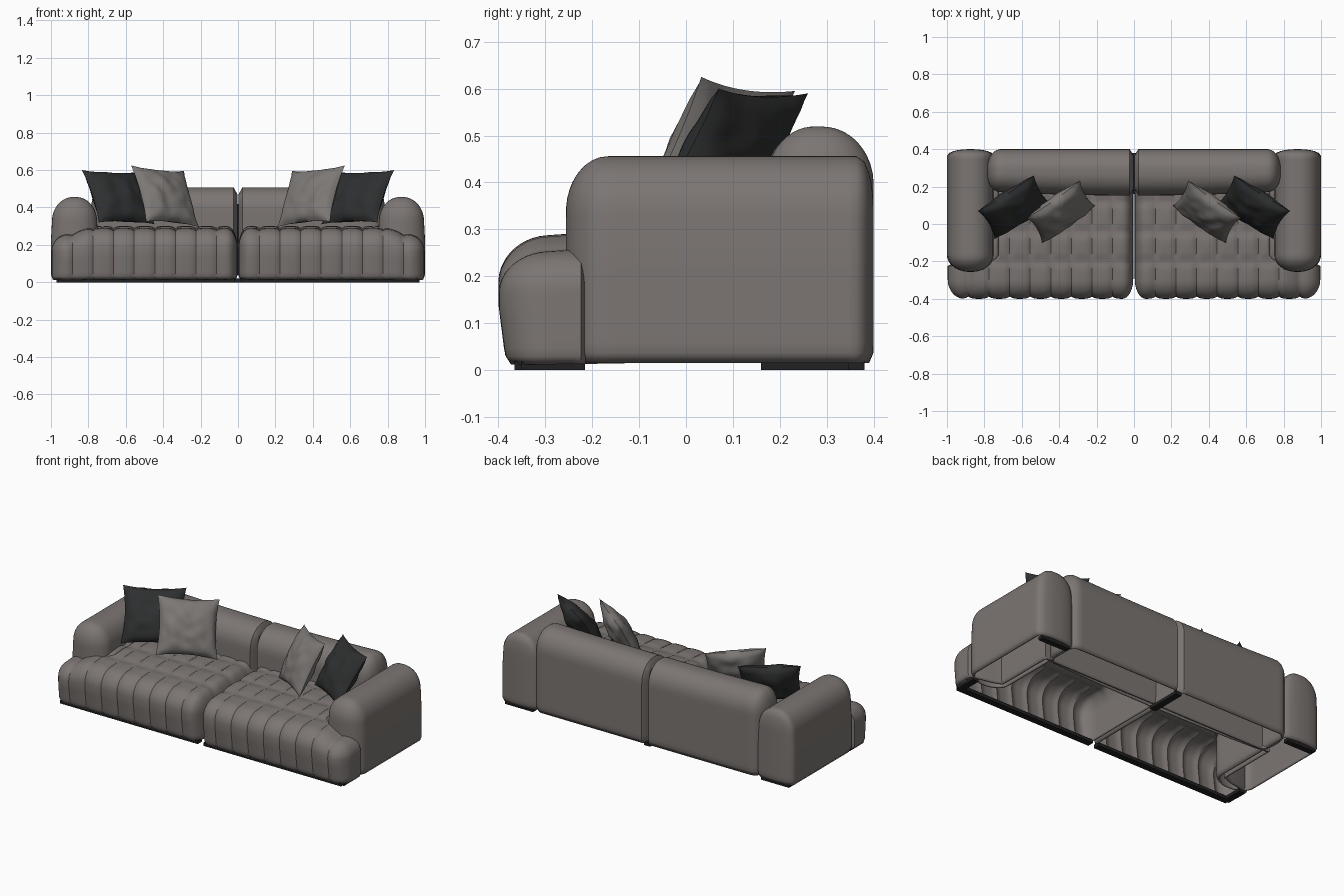
import bpy, bmesh, math
from mathutils import Vector, noise

cube = bpy.data.objects.get("Cube")
if cube:
    bpy.data.objects.remove(cube, do_unlink=True)

BASE = 0.015  # height of the upholstery's lower edge


def material(name, rgb):
    m = bpy.data.materials.new(name)
    m.use_nodes = True
    colour = (*rgb, 1)
    m.diffuse_color = colour
    bsdf = m.node_tree.nodes["Principled BSDF"]
    bsdf.inputs["Base Color"].default_value = colour
    bsdf.inputs["Roughness"].default_value = 0.8
    return m


FABRIC = material("warm grey fabric", (0.20, 0.18, 0.17))
CUSHION = material("grey cushion fabric", (0.20, 0.187, 0.178))
DARK = material("charcoal fabric", (0.027, 0.028, 0.029))
BLACK = material("black plinth", (0.015, 0.015, 0.015))


def finish(bm, name, mat, side, thickness=0):
    """Mirror to the chosen side, then turn the bmesh into an object."""
    if side < 0:
        for v in bm.verts:
            v.co.x *= -1
        bmesh.ops.reverse_faces(bm, faces=bm.faces[:])
    mesh = bpy.data.meshes.new(name)
    bm.to_mesh(mesh)
    bm.free()
    mesh.shade_smooth()
    mesh.set_sharp_from_angle(angle=math.radians(50))
    mesh.materials.append(mat)
    ob = bpy.data.objects.new(name, mesh)
    bpy.context.collection.objects.link(ob)
    if thickness:
        mod = ob.modifiers.new("lining", 'SOLIDIFY')
        mod.thickness = thickness
        mod.offset = -1
    return ob


def box(lo, hi, cuts):
    bm = bmesh.new()
    bmesh.ops.create_cube(bm, size=1)
    lo, hi = Vector(lo), Vector(hi)
    for v in bm.verts:
        v.co = [lo[i] + (v.co[i] + 0.5) * (hi[i] - lo[i]) for i in range(3)]
    for i, n in enumerate(cuts):
        normal = Vector([float(i == j) for j in range(3)])
        for k in range(1, n):
            geom = bm.verts[:] + bm.edges[:] + bm.faces[:]
            bmesh.ops.bisect_plane(bm, geom=geom, plane_no=normal,
                                   plane_co=lo + (hi - lo) * (k / n))
    return bm


def shell(name, side, lo, hi, r_lo, r_hi, cuts, deform):
    """Rounded upholstered box, open underneath; one radius per axis and end."""
    bm = box(lo, hi, cuts)
    under = [f for f in bm.faces if f.normal.z < -0.9]
    bmesh.ops.delete(bm, geom=under, context='FACES')
    for v in bm.verts:
        q, d, r = Vector(), Vector(), Vector()
        for i in range(3):
            a, b = lo[i] + r_lo[i], hi[i] - r_hi[i]
            q[i] = min(max(v.co[i], a), b)
            r[i] = r_lo[i] if v.co[i] < a else r_hi[i]
            d[i] = (v.co[i] - q[i]) / r[i] if r[i] else 0
        if d.length > 0:
            d *= max(abs(c) for c in d) / d.length
        p = q + d * r
        p -= d * 0.01 * max(0, 1 - (p.z - BASE) / 0.03) ** 2
        v.co = deform(p, d)
    return finish(bm, name, FABRIC, side, 0.01)


def smooth(a, b, t):
    t = min(max((t - a) / (b - a), 0), 1)
    return t * t * (3 - 2 * t)


def seat_shape(p, n):
    # quilted puffs: seams across the width, and across the depth on top
    def seam(t):
        return (1 - abs(math.sin(math.pi * t))) ** 2
    across = seam((p.x - 0.005) / 0.11) * (1 - abs(n.x))
    along = seam((p.y + 0.2) / 0.16) * max(n.z, 0) if p.y > -0.27 else 0
    p = p - n * 0.012 * max(across, along)
    # top slopes down to the front, front tucks in at the foot
    p.z -= 0.022 * max(0, (-0.1 - p.y) / 0.3) * p.z / 0.3
    p.y += 0.018 * max(0, 1 - p.z / 0.15) * max(0, -n.y)
    # only the front wing passes in front of the arm
    if p.x > 0.7:
        p.x = 0.7 + (p.x - 0.7) * (1 - 0.66 * smooth(-0.22, -0.17, p.y))
        p.z -= 0.035 * smooth(0.78, 0.92, p.x) * p.z / 0.3
    return p


def back_shape(p, n):
    k = min(p.x / 0.7, 1) ** 2
    p.z += 0.013 * k * p.z / 0.5
    p.y += 0.018 * k * max(0, -n.y)
    return p


def arm_shape(p, n):
    p.x -= 0.008 * n.x * smooth(0.2, 0.4, p.z)
    return p


def pillow(name, side, mat, centre, u, v, puff, seed):
    """Square scatter cushion spanned by edge vectors u and v."""
    c, u, v = Vector(centre), Vector(u), Vector(v)
    w = u.cross(v).normalized()
    bm = bmesh.new()
    bmesh.ops.create_cube(bm, size=2)
    bmesh.ops.subdivide_edges(bm, edges=bm.edges[:], cuts=23, use_grid_fill=True)
    # keep only the two faces, welded round their rim
    walls = [f for f in bm.faces if abs(f.normal.z) < 0.5]
    bmesh.ops.delete(bm, geom=walls, context='FACES')
    for vert in bm.verts:
        a, b, s = vert.co
        bulge = max(0, (1 - a * a) * (1 - b * b)) ** 0.5
        wrinkle = noise.noise(Vector((a * 2.5, b * 2.5, seed + s))) * 0.016 * bulge
        x = a * (1 - 0.09 * (1 - b * b) * abs(a)) / 2
        y = b * (1 - 0.09 * (1 - a * a) * abs(b)) / 2
        vert.co = c + u * x + v * y + w * (s * puff * bulge + wrinkle)
    bmesh.ops.remove_doubles(bm, verts=bm.verts[:], dist=0.0005)
    bmesh.ops.recalc_face_normals(bm, faces=bm.faces[:])
    finish(bm, name, mat, side)


for side, label in ((1, "left"), (-1, "right")):
    shell(label + "_seat", side, (0.004, -0.4, BASE), (0.996, 0.2, 0.302),
          (0.06, 0.1, 0), (0.09, 0, 0.1), (72, 34, 14), seat_shape)
    shell(label + "_arm", side, (0.748, -0.256, BASE), (1.0, 0.4, 0.456),
          (0.12, 0.09, 0), (0.12, 0.035, 0.12), (18, 36, 20), arm_shape)
    shell(label + "_backrest", side, (0.001, 0.152, BASE), (0.785, 0.4, 0.506),
          (0.008, 0.12, 0), (0.07, 0.11, 0.12), (36, 18, 20), back_shape)

    # scatter cushions leaning into the corner
    pillow(label + "_grey_cushion", side, CUSHION, (0.39, 0.065, 0.46),
           (0.283, -0.2, 0.03), (0.08, 0.135, 0.3), 0.062, 3.1)
    pillow(label + "_dark_cushion", side, DARK, (0.64, 0.09, 0.455),
           (0.30, -0.19, 0.01), (0.09, 0.15, 0.28), 0.062, 8.4)

    # low plinth rails
    rails = {
        "front_rail": ((0.02, -0.365, 0), (0.96, -0.325, 0.02)),
        "front_end_rail": ((0.93, -0.35, 0), (0.97, -0.215, 0.02)),
        "rear_arm_rail": ((0.78, 0.345, 0), (0.97, 0.38, 0.02)),
        "rear_centre_foot": ((0.0, 0.16, 0), (0.02, 0.38, 0.02)),
    }
    for part, (lo, hi) in rails.items():
        finish(box(lo, hi, (1, 1, 1)), label + "_" + part, BLACK, side)
